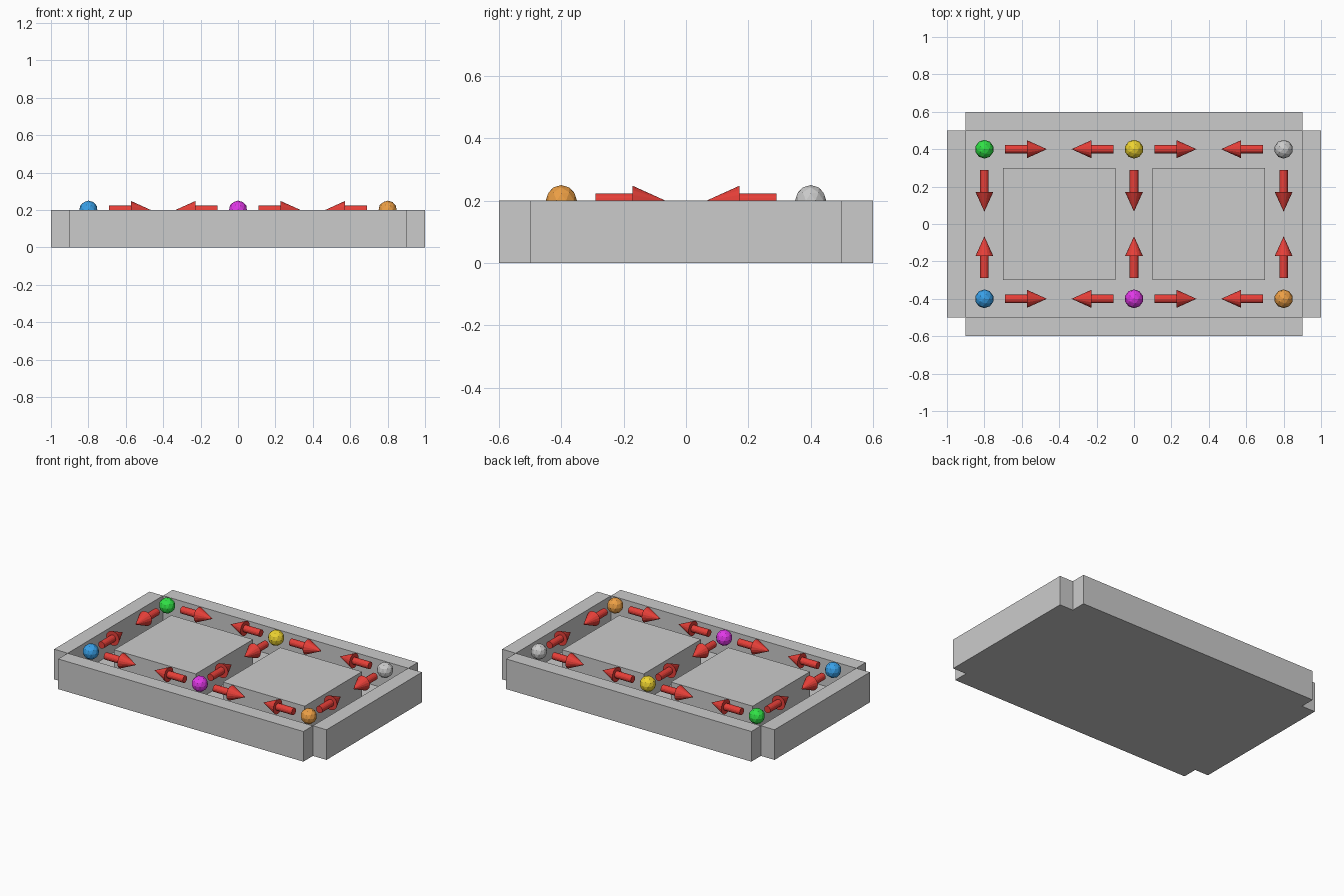
import bpy, math
from mathutils import Vector

if "Cube" in bpy.data.objects:
    bpy.data.objects.remove(bpy.data.objects["Cube"])

TRACK_Z = 0.2      # height of ball and arrow centres
WALL_H = 0.2


def material(name, rgb):
    m = bpy.data.materials.new(name)
    m.diffuse_color = (*rgb, 1.0)
    m.use_nodes = True
    m.node_tree.nodes["Principled BSDF"].inputs["Base Color"].default_value = m.diffuse_color
    return m


def box(name, x0, x1, y0, y1, z0, z1):
    bpy.ops.mesh.primitive_cube_add(
        size=1, location=((x0 + x1) / 2, (y0 + y1) / 2, (z0 + z1) / 2))
    ob = bpy.context.object
    ob.name = name
    ob.scale = (x1 - x0, y1 - y0, z1 - z0)
    bpy.ops.object.transform_apply(location=False, rotation=False, scale=True)
    return ob


def arrow(name, node, direction, mat):
    """Shaft and cone head lying flat, pointing away from a node."""
    rot = direction.to_track_quat('Z', 'Y').to_euler()
    start, neck, tip = 0.11, 0.228, 0.334
    bpy.ops.mesh.primitive_cylinder_add(
        vertices=16, radius=0.023, depth=neck - start,
        location=node + direction * (start + neck) / 2, rotation=rot)
    shaft = bpy.context.object
    bpy.ops.mesh.primitive_cone_add(
        vertices=16, radius1=0.048, radius2=0, depth=tip - neck,
        location=node + direction * (neck + tip) / 2, rotation=rot)
    head = bpy.context.object
    shaft.name, head.name = name + "_shaft", name + "_head"
    for ob in (shaft, head):
        ob.data.materials.append(mat)


# Tray: floor, four walls leaving notched corners, two raised islands
box("floor", -0.9, 0.9, -0.5, 0.5, 0, 0.02)
for side, label in ((-1, "front"), (1, "back")):
    ys = sorted((side * 0.5, side * 0.6))
    box(label + "_wall", -0.9, 0.9, *ys, 0, WALL_H)
for side, label in ((-1, "left"), (1, "right")):
    xs = sorted((side * 0.9, side * 1.0))
    box(label + "_wall", *xs, -0.5, 0.5, 0, WALL_H)
    xs = sorted((side * 0.1, side * 0.7))
    box(label + "_island", *xs, -0.3, 0.3, 0, WALL_H)

# Coloured balls at the track junctions
colors = {
    (-1, 1): ("green", (0.03, 0.75, 0.06)),
    (0, 1): ("yellow", (0.85, 0.65, 0.03)),
    (1, 1): ("silver", (0.75, 0.75, 0.75)),
    (-1, -1): ("blue", (0.04, 0.35, 0.8)),
    (0, -1): ("magenta", (0.75, 0.04, 0.8)),
    (1, -1): ("orange", (0.85, 0.35, 0.06)),
}
red = material("red", (0.8, 0.05, 0.04))
for (i, j), (label, rgb) in colors.items():
    node = Vector((i * 0.8, j * 0.4, TRACK_Z))
    bpy.ops.mesh.primitive_ico_sphere_add(subdivisions=2, radius=0.05, location=node)
    ball = bpy.context.object
    ball.name = label + "_ball"
    ball.data.materials.append(material(label, rgb))

    # Red arrows from this junction toward each neighbour
    arrow(label + "_cross_arrow", node, Vector((0, -j, 0)), red)
    for d in (-1, 1):
        if abs(i + d) <= 1:
            side = "left" if d < 0 else "right"
            arrow(f"{label}_{side}_arrow", node, Vector((d, 0, 0)), red)
